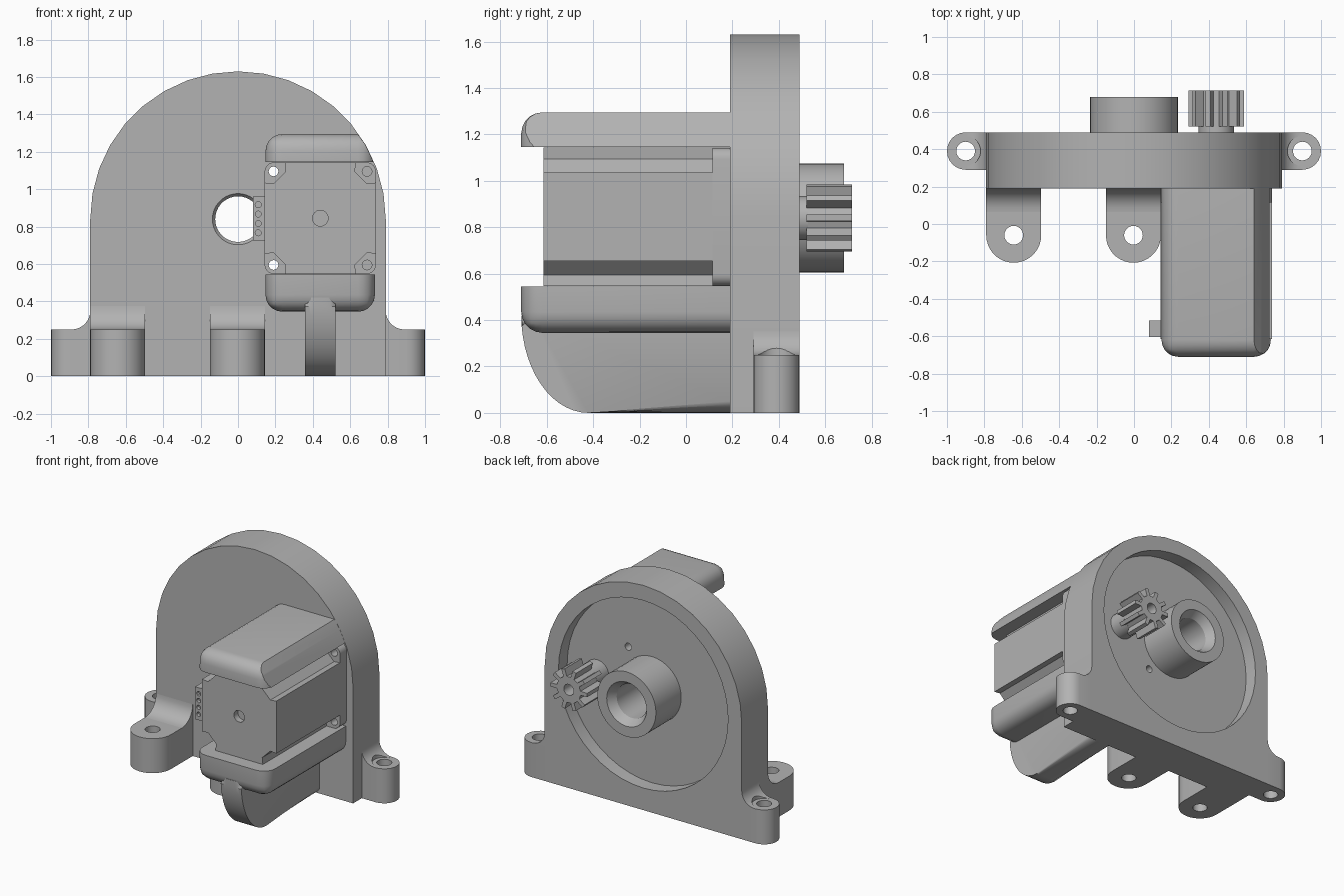
import bpy, bmesh
from math import cos, sin, radians, pi

if "Cube" in bpy.data.objects:
    bpy.data.objects.remove(bpy.data.objects["Cube"], do_unlink=True)

grey = bpy.data.materials.new("plain_grey")
grey.use_nodes = True
grey.diffuse_color = (0.45, 0.45, 0.45, 1)
grey.node_tree.nodes["Principled BSDF"].inputs["Base Color"].default_value = (0.45, 0.45, 0.45, 1)

parts, cutters = [], []
AXES = {"x": lambda a, b, t: (t, a, b),
        "y": lambda a, b, t: (a, t, b),
        "z": lambda a, b, t: (a, b, t)}


def arc(cx, cy, r, start, end, n=12):
    angles = [radians(start + (end - start) * i / n) for i in range(n + 1)]
    return [(cx + r * cos(a), cy + r * sin(a)) for a in angles]


def circle(cx, cy, r, n=36):
    return arc(cx, cy, r, 0, 360, n)[:-1]


def finish(name, bm, cutter=False):
    bmesh.ops.recalc_face_normals(bm, faces=bm.faces)
    mesh = bpy.data.meshes.new(name)
    bm.to_mesh(mesh)
    bm.free()
    mesh.materials.append(grey)
    ob = bpy.data.objects.new(name, mesh)
    bpy.context.collection.objects.link(ob)
    ob.hide_render = cutter
    (cutters if cutter else parts).append(ob)
    return ob


def loft(bm, axis, rings):
    """Join outlines of equal length placed along an axis into a closed solid."""
    loops = [[bm.verts.new(AXES[axis](a, b, t)) for a, b in pts] for pts, t in rings]
    for lo, hi in zip(loops, loops[1:]):
        for i in range(len(lo)):
            j = (i + 1) % len(lo)
            bm.faces.new((lo[i], lo[j], hi[j], hi[i]))
    bm.faces.new(loops[0])
    bm.faces.new(loops[-1])


def solid(name, axis, *rings, cutter=False):
    bm = bmesh.new()
    loft(bm, axis, rings)
    return finish(name, bm, cutter)


def prism(name, axis, pts, lo, hi, cutter=False):
    return solid(name, axis, (pts, lo), (pts, hi), cutter=cutter)


def boolean(ob, tools, operation="DIFFERENCE"):
    bpy.context.view_layer.objects.active = ob
    for tool in tools:
        mod = ob.modifiers.new("cut", "BOOLEAN")
        mod.operation, mod.object, mod.solver = operation, tool, "EXACT"
        bpy.ops.object.modifier_apply(modifier=mod.name)


def rounded(name, axis, pts, lo, hi, radius, keep_sharp):
    """Prism whose edges are rounded, apart from those the rule keeps sharp."""
    bm = bmesh.new()
    loft(bm, axis, [(pts, lo), (pts, hi)])
    edges = [e for e in bm.edges
             if not keep_sharp((e.verts[0].co + e.verts[1].co) / 2, e)]
    bmesh.ops.bevel(bm, geom=edges, offset=radius, segments=5, profile=0.5,
                    affect="EDGES", clamp_overlap=False)
    return finish(name, bm)


BACK, FACE, FLOOR, AXIS_Z = 0.49, 0.19, 0.39, 0.84
MX, MZ, HALF = 0.44, 0.845, 0.298

# Arched plate with a round recess at the back
arch = arc(0, AXIS_Z, 0.79, 0, 180, 18)
plate = prism("arched_plate", "y", [(0.79, 0)] + arch + [(-0.79, 0)], FACE, BACK)
recess = prism("recess_cutter", "y", circle(0, AXIS_Z, 0.68, 48), FLOOR, 0.6, True)
bore = solid("bore_cutter", "y", *[(circle(0, AXIS_Z, r), y) for r, y in
             ((0.137, 0.1), (0.137, FACE), (0.122, 0.21), (0.122, 0.62), (0.16, 0.68), (0.16, 0.75))],
             cutter=True)
screws = [prism("screw_cutter", "y", circle(MX + sx * 0.25, MZ + sz * 0.25, 0.026, 16),
                0.05, 0.45 if sx < 0 else 0.3, True)
          for sx in (-1, 1) for sz in (-1, 1)]
boolean(plate, [recess, bore] + screws)

# Hub with countersunk bore
hub = prism("hub", "y", circle(0, AXIS_Z, 0.235, 40), FLOOR, 0.68)
boolean(hub, [bore])

# Side ears with curved webs and screw clearance
for s, side in ((1, "left"), (-1, "right")):
    ear = prism(side + "_ear", "z", [(s * x, y) for x, y in
                [(0.79, 0.29)] + arc(0.9, 0.39, 0.1, -90, 90) + [(0.79, BACK)]], 0, 0.25)
    web = prism(side + "_ear_web", "y", [(s * x, z) for x, z in
                [(0.79, 0.25)] + arc(0.89, 0.35, 0.1, 270, 180, 8)], 0.29, BACK)
    hole = prism("ear_hole", "z", circle(s * 0.9, 0.39, 0.05, 24), -0.1, 0.5, True)
    clearance = prism("ear_clearance", "z", circle(s * 0.9, 0.39, 0.08, 24), 0.25, 0.5, True)
    boolean(ear, [hole])
    boolean(web, [clearance])

# Front mounting lugs
for cx, label in ((-0.643, "outer"), (-0.003, "middle")):
    r = 0.147
    lug = prism(label + "_front_lug", "z",
                [(cx - r, FACE)] + arc(cx, -0.06, r, 180, 360, 18) + [(cx + r, FACE)], 0, 0.25)
    boolean(lug, [prism("lug_hole", "z", circle(cx, -0.06, 0.05, 24), -0.1, 0.4, True)])
    prism(label + "_lug_web", "x", [(FACE, 0.25)] + arc(0.065, 0.375, 0.125, 0, -90, 8),
          cx - r, cx + r)

# Motor flange
flange_pts = [p for i, (sx, sz) in enumerate(((1, 1), (-1, 1), (-1, -1), (1, -1)))
              for p in arc(MX + sx * 0.248, MZ + sz * 0.248, 0.05, 90 * i, 90 * i + 90, 6)]
flange = prism("motor_flange", "y", flange_pts, 0.115, FACE)
boolean(flange, screws)

# Motor body with notched corners
notch = [(HALF, 0.19), (0.25, 0.185), (0.185, 0.25), (0.19, HALF)]
outline = []
for k in range(4):
    for a, b in notch:
        for _ in range(k):
            a, b = -b, a
        outline.append((MX + a, MZ + b))
body = prism("motor_body", "y", outline, -0.615, 0.115)
boolean(body, [prism("dimple", "y", circle(MX, MZ, 0.042, 24), -0.7, -0.57, True)])

# Motor connector with four sockets
plug = prism("motor_connector", "y", [(0.08, 0.725), (0.15, 0.725), (0.15, 0.96), (0.08, 0.96)],
             -0.605, -0.515)
boolean(plug, [prism("socket", "y", circle(0.108, 0.767 + 0.05 * i, 0.016, 12), -0.7, -0.58, True)
               for i in range(4)])


# Rounded housing above and below the motor
def cover(name, z_flat, z_round):
    box = [(0.147, -0.71), (0.732, -0.71), (0.732, FACE), (0.147, FACE)]
    return rounded(name, "z", box, z_flat, z_round, 0.09,
                   lambda m, e: abs(m.z - z_flat) < 0.001 or m.y > FACE - 0.001)


top_cover = cover("top_housing", 1.145, 1.295)
boolean(top_cover, [prism("arch_limit", "y", circle(0, AXIS_Z, 0.789), -1, 0.5, True)], "INTERSECT")
cover("bottom_housing", 0.545, 0.345)

# Curved support rib
rib_pts = [(FACE, 0.42)] + arc(0, 0, 1, 180, 270, 14) + [(FACE, 0)]
rib_pts = [rib_pts[0]] + [(-0.42 + 0.29 * a, 0.42 + 0.42 * b) for a, b in rib_pts[1:-1]] + [rib_pts[-1]]


def rib_sharp(m, e):
    across = abs(e.verts[0].co.x - e.verts[1].co.x) > 0.01
    return across or m.z > 0.419 or m.y > FACE - 0.001


rounded("support_rib", "x", rib_pts, 0.357, 0.522, 0.05, rib_sharp)

# Shaft collar and toothed pinion
collar = prism("pinion_collar", "y", circle(MX, AXIS_Z, 0.095, 32), FLOOR - 0.01, 0.525)
teeth, gear = 10, []
for i in range(teeth):
    for r, off in ((0.095, -0.24), (0.148, -0.15), (0.148, 0.15), (0.095, 0.24)):
        a = 2 * pi * (i + off) / teeth
        gear.append((MX + r * cos(a), AXIS_Z + r * sin(a)))
pinion = prism("pinion", "y", gear, 0.52, 0.715)
boolean(pinion, [prism("pinion_bore", "y", circle(MX, AXIS_Z, 0.04, 20), 0.53, 0.8, True)])

# Clean up helpers and shade
for ob in cutters:
    bpy.data.objects.remove(ob, do_unlink=True)
for ob in parts:
    bpy.ops.object.select_all(action="DESELECT")
    ob.select_set(True)
    bpy.context.view_layer.objects.active = ob
    bpy.ops.object.shade_smooth_by_angle(angle=radians(30))
